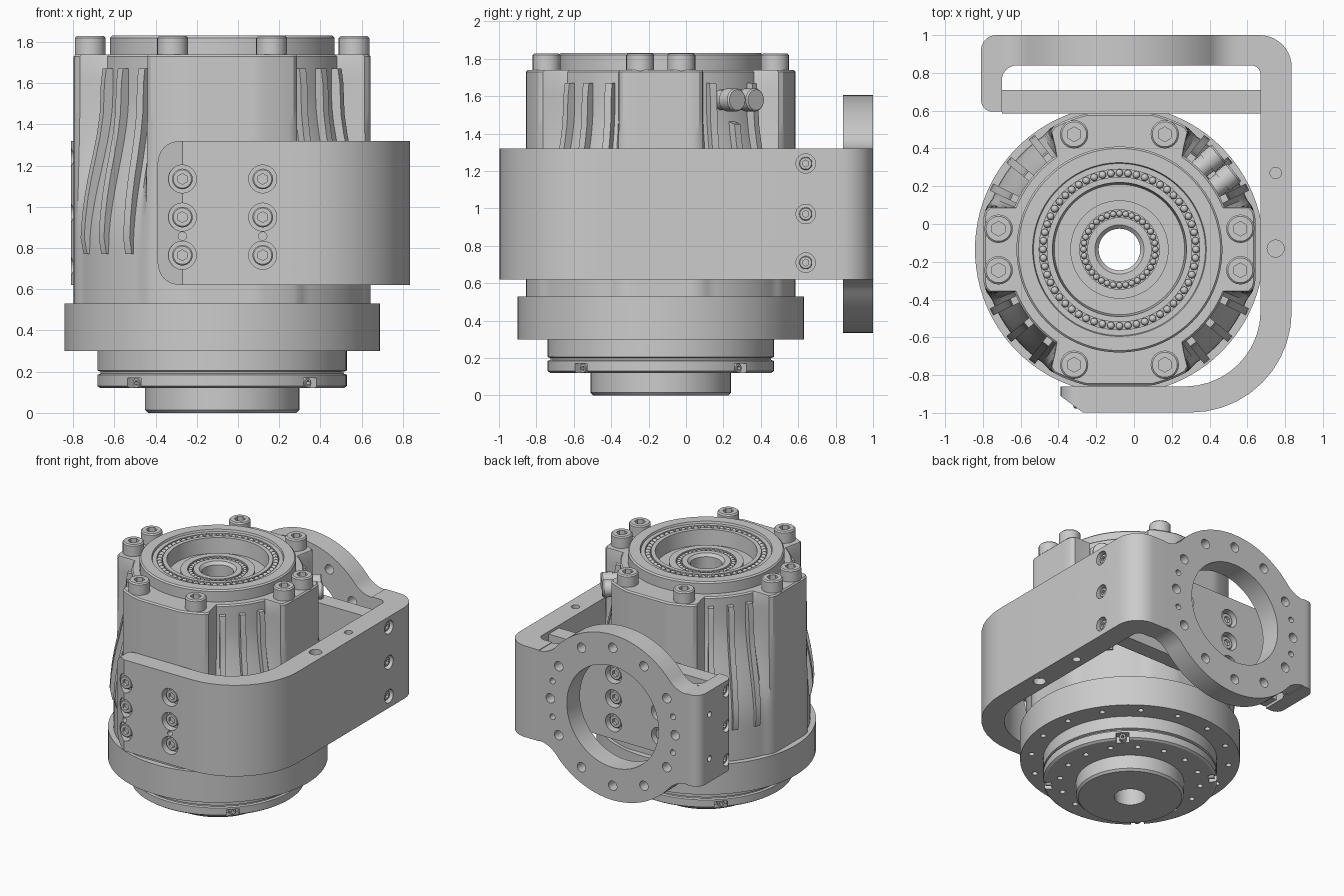
import bpy, bmesh
from math import sin, cos, pi, radians, atan2, sqrt
from mathutils import Vector, Matrix

if "Cube" in bpy.data.objects:
    bpy.data.objects.remove(bpy.data.objects["Cube"])

CX, CY = -0.077, -0.135           # motor axis
ZLO, ZHI, ZM = 0.62, 1.32, 0.975  # bracket heights
X, Y, Z = Vector((1, 0, 0)), Vector((0, 1, 0)), Vector((0, 0, 1))


def place(loc, d):
    return Matrix.Translation(loc) @ Vector(d).to_track_quat('Z', 'Y').to_matrix().to_4x4()


def finish(name, bm, angle=30):
    bmesh.ops.recalc_face_normals(bm, faces=bm.faces)
    me = bpy.data.meshes.new(name)
    bm.to_mesh(me)
    bm.free()
    ob = bpy.data.objects.new(name, me)
    bpy.context.collection.objects.link(ob)
    smooth(ob, angle)
    return ob


def smooth(ob, angle=30):
    bpy.ops.object.select_all(action='DESELECT')
    ob.select_set(True)
    bpy.context.view_layer.objects.active = ob
    bpy.ops.object.shade_smooth_by_angle(angle=radians(angle))


def loft(name, rows, closed=False, mat=None):
    """Skin rings of equal point count; cap the ends unless closed."""
    bm = bmesh.new()
    vs = [[bm.verts.new(p) for p in row] for row in rows]
    n = len(vs[0])
    for a, b in zip(vs, vs[1:] + (vs[:1] if closed else [])):
        for i in range(n):
            j = (i + 1) % n
            bm.faces.new((a[i], a[j], b[j], b[i]))
    if not closed:
        bm.faces.new(vs[0])
        bm.faces.new(vs[-1])
    if mat:
        bm.transform(mat)
    return finish(name, bm)


def ring(r, z, n=96):
    return [(r * cos(2 * pi * i / n), r * sin(2 * pi * i / n), z) for i in range(n)]


def arc(cx, cy, r, a0, a1, n=10):
    return [(cx + r * cos(radians(a0 + (a1 - a0) * i / n)),
             cy + r * sin(radians(a0 + (a1 - a0) * i / n))) for i in range(n + 1)]


def prism(name, pts, lo, hi, axis='z', mat=None):
    f = (lambda p, h: (p[0], p[1], h)) if axis == 'z' else (lambda p, h: (p[0], h, p[1]))
    return loft(name, [[f(p, h) for p in pts] for h in (lo, hi)], mat=mat)


def subtract(ob, cutter):
    cutter.hide_render = True
    whole = ob.data.copy()
    m = ob.modifiers.new("cut", 'BOOLEAN')
    m.operation, m.solver, m.object = 'DIFFERENCE', 'EXACT', cutter
    bpy.context.view_layer.objects.active = ob
    bpy.ops.object.modifier_apply(modifier=m.name)
    if not ob.data.polygons:      # keep the part if a cut fails
        ob.data = whole
    bpy.data.objects.remove(cutter)
    smooth(ob)


def drill(ob, holes, segs=24):
    """holes: (surface point, outward direction, radius, depth)"""
    bm = bmesh.new()
    for loc, d, r, depth in holes:
        c = Vector(loc) + Vector(d) * (0.02 - depth) / 2
        bmesh.ops.create_cone(bm, cap_ends=True, segments=segs, radius1=r, radius2=r,
                              depth=depth + 0.02, matrix=place(c, d))
    subtract(ob, finish("hole_cutter", bm))


def socket_screw(name, loc, d, r, h):
    def hexagon(s, z, n=24):
        return [(s * cos(a) / cos((a + pi / 6) % (pi / 3) - pi / 6),
                 s * sin(a) / cos((a + pi / 6) % (pi / 3) - pi / 6), z)
                for a in (2 * pi * i / n for i in range(n))]
    b = r * 0.12
    loft(name, [ring(r, 0, 24), ring(r, h - b, 24), ring(r - b, h, 24),
                hexagon(r * 0.45, h), hexagon(r * 0.45, h * 0.4)], mat=place(loc, d))


def polar(r, a, z):
    return Vector((CX + r * cos(a), CY + r * sin(a), z))


AXIS = Matrix.Translation((CX, CY, 0))

# motor core: output boss, flange, clamp ring, bearing seats, through bore
core_profile = [
    (.11, 0), (.36, 0), (.375, .015), (.375, .12), (.59, .12), (.605, .13), (.605, .185),
    (.59, .19), (.59, .2), (.605, .205), (.605, .3), (.765, .3), (.765, .53), (.52, .53),
    (.52, 1.74), (.545, 1.74), (.545, 1.82), (.535, 1.83), (.46, 1.83), (.455, 1.815),
    (.425, 1.815), (.425, 1.785), (.385, 1.785), (.385, 1.815), (.355, 1.815), (.345, 1.7),
    (.26, 1.7), (.26, 1.74), (.21, 1.74), (.21, 1.71), (.17, 1.71), (.17, 1.74), (.13, 1.74),
    (.11, 1.72)]
core = loft("motor_core", [ring(r, z) for r, z in core_profile], True, AXIS)
drill(core, [(polar(.49, 2 * pi * (i + .5) / 16, .12), -Z, .02, .04) for i in range(16)] +
      [(polar(.69, 2 * pi * (i + .5) / 16, .3), -Z, .02, .05) for i in range(16)], 16)
drill(core, [(polar(.595, pi / 4 + i * pi / 2, .12), -Z, .065, .05) for i in range(4)], 4)
for i in range(4):
    a = pi / 4 + i * pi / 2
    socket_screw("flange_screw", polar(.54, a, .145), (cos(a), sin(a), 0), .025, .05)


# finned housing: bolt pillars on the flats, recessed sloping walls on the diagonals
def step(t):
    t = max(0, min(1, t))
    return t * t * (3 - 2 * t)


def wall(z):
    return .725 - .125 * step((z - .8) / .75)


def housing_ring(z, inset=0, n=180):
    pts = []
    for i in range(n):
        a = 2 * pi * i / n
        c, s = abs(cos(a)), abs(sin(a))
        q = atan2(s, c) * 180 / pi
        r = min(.74, .72 / max(c, s))
        w = step((q - 17) / 5) * step((61 - q) / 5)
        r += w * (min(r, wall(z)) - r) - inset
        pts.append((r * cos(a), r * sin(a), z))
    return pts


levels = [.53, .76] + [.8 + .075 * i for i in range(12)] + [1.73]
loft("housing", [ring(.5, .53, 180)] + [housing_ring(z) for z in levels] +
     [housing_ring(1.74, .01), ring(.5, 1.74, 180)], True, AXIS)

# cooling ribs in the four corners, shorter below the connectors
rib = [(.52, .77), (.738, .77)] + [(wall(z) + .03 + .015 * step((z - .8) / .4), z)
                                   for z in (.85, .95, 1.05, 1.15, 1.25, 1.35, 1.45, 1.6)]
short_rib = rib[:-1] + [(.52, 1.49)]
rib += [(.635, 1.67), (.52, 1.67)]
for k in range(4):
    for q in (26, 39, 52):
        a = radians(k * 90 + (q if k % 2 == 0 else 90 - q))
        prism("cooling_rib", short_rib if k == 0 and q == 39 else rib, -.02, .02, 'y',
              AXIS @ Matrix.Rotation(a, 4, 'Z'))

# lid bolts
for sx in (-1, 1):
    for sy in (-1, 1):
        for x, y in ((.24, .61), (.64, .11)):
            socket_screw("lid_bolt", (CX + sx * x, CY + sy * y, 1.735), Z, .075, .093)

# bearing balls
for name, r, z, n, br in (("outer_balls", .405, 1.8, 56, .02), ("inner_balls", .19, 1.725, 36, .017)):
    bm = bmesh.new()
    for i in range(n):
        bmesh.ops.create_icosphere(bm, subdivisions=2, radius=br,
                                   matrix=Matrix.Translation(polar(r, 2 * pi * i / n, z)))
    finish(name, bm, 60)

# cable connectors on one corner
a = radians(39)
d, t = Vector((cos(a), sin(a), 0)), Vector((-sin(a), cos(a), 0))
for s in (-1, 1):
    p = polar(.55, a, 1.58) + t * s * .064
    loft("connector", [ring(r, h, 24) for r, h in ((.055, 0), (.055, .1), (.062, .1),
                                                   (.062, .17), (.055, .18))], mat=place(p, d))

# bracket arm: front plate, big curve, right plate, back corner
arm = prism("bracket_arm", [(-.39, -.86), (-.39, -.91), (-.27, -.998)] +
            arc(.3, -.463, .535, -90, 0) + arc(.665, .83, .17, 0, 90) +
            [(.55, 1), (.55, .84)] + arc(.62, .79, .05, 90, 0, 5) +
            arc(.27, -.46, .4, 0, -90), ZLO, ZHI)
for s in (-1, 1):   # rounded corners of the front plate
    z = ZM - .005 + s * .35
    corner = [(-.42, z + s * .03), (-.288, z + s * .03)] + \
        [(x, z + s * (y - .102)) for x, y in arc(-.288, 0, .1, 90, 180)] + [(-.42, z - s * .102)]
    subtract(arm, prism("corner_cutter", corner, -1.1, -.8, 'y'))
screw_spots = [(x, z) for x in (-.27, .12) for z in (.765, .95, 1.135)]
side_z = (.71, .97, 1.24)
drill(arm, [((x, -.998, z), -Y, .068, .06) for x, z in screw_spots])
drill(arm, [((x, -.998, .8575), -Y, .02, .06) for x in (-.27, .12)] +
      [((.835, .64, z), X, .052, .05) for z in side_z])
drill(arm, [((.75, y, z), n, r, .05) for y, r in ((.27, .03), (-.13, .045))
            for z, n in ((ZHI, Z), (ZLO, -Z))])
for x, z in screw_spots:
    socket_screw("front_screw", (x, -.942, z), -Y, .05, .035)
for z in side_z:
    socket_screw("side_screw", (.79, .64, z), X, .035, .03)

# bracket return on the left
ret = prism("bracket_return", [(-.62, .84)] + arc(-.62, .76, .08, 90, 180, 6) + [(-.7, .595)] +
            arc(-.75, .655, .06, -90, -180, 6) + arc(-.73, .92, .08, 180, 90, 6) +
            [(-.7, 1), (-.7, .84)], ZLO, ZHI)
drill(ret, [((-.81, .66, z), -X, .045, .05) for z in side_z] +
      [((-.81, .87, z), -X, .022, .05) for z in (.8, 1.14)])
for z in side_z:
    socket_screw("return_screw", (-.765, .66, z), -X, .033, .025)

# round tool flange at the back, blended into the bracket
R, H, F = .635, .345, .2
dx = sqrt((R + F) ** 2 - (H + F) ** 2)
phi = atan2(H + F, dx) * 180 / pi
blend = arc(dx, H + F, F, -90, phi - 180)
upper = blend + arc(0, 0, R, phi, 180 - phi, 36)[1:-1] + [(-x, z) for x, z in reversed(blend)]
outline = upper + [(x, -z) for x, z in reversed(upper)]
flange = prism("tool_flange", [(CX + x, ZM - .005 + z) for x, z in outline], .84, 1, 'y')
drill(flange, [((CX, 1, ZM), Y, .39, .2)], 64)
drill(flange, [((CX + .53 * cos(i * pi / 6), 1, ZM + .53 * sin(i * pi / 6)), Y, .036, .2)
               for i in range(12)] +
      [((CX + .53 * cos(a), 1, ZM + .53 * sin(a)), Y, .022, .2)
       for a in (radians(15), radians(-15), radians(165), radians(195))])

# inner mounting plate against the motor's rear flat
plate = prism("mounting_plate", [(-.7, .585), (.67, .585), (.67, .71), (-.7, .71)], .64, 1.3)
drill(plate, [((x, .71, z), Y, .068, .06) for x, z in screw_spots])
for x, z in screw_spots:
    socket_screw("rear_screw", (x, .652, z), Y, .05, .035)
